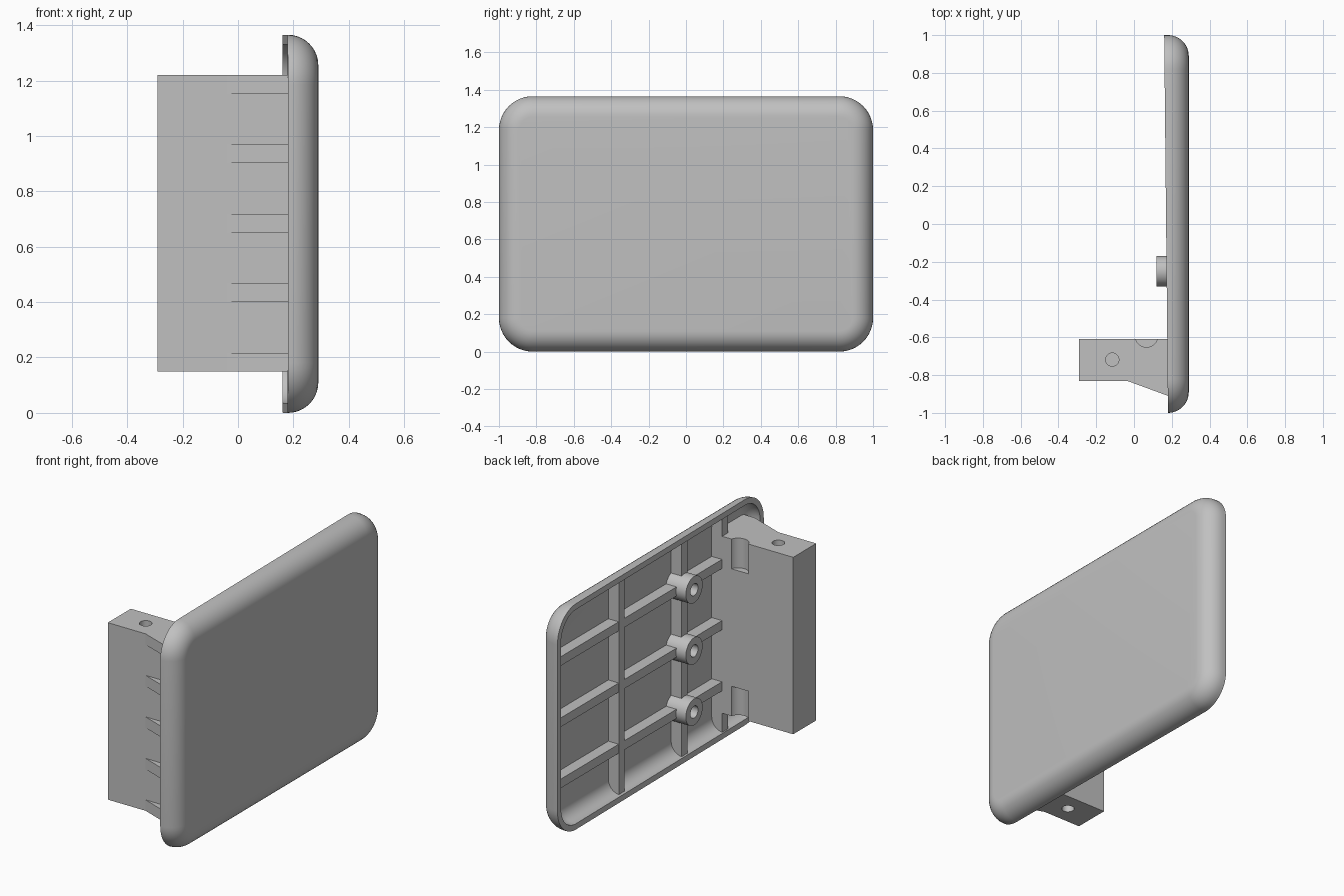
import bpy
import bmesh
import math
from mathutils import Vector

cube = bpy.data.objects.get("Cube")
if cube:
    bpy.data.objects.remove(cube, do_unlink=True)

# One plain material
grey = bpy.data.materials.new("light_grey")
grey.use_nodes = True
colour = (0.53, 0.53, 0.53, 1)
grey.diffuse_color = colour
grey.node_tree.nodes["Principled BSDF"].inputs["Base Color"].default_value = colour

HEIGHT = 1.365
EDGE = 0.11       # radius of the rounded outer edge
WALL = 0.035      # shell thickness
CORNER = 0.18     # radius of the panel corners
FLOOR = 0.256     # depth where ribs meet the shell
RIB_BACK = 0.185
RIB = 0.055


def finish(name, bm, smooth=False):
    bmesh.ops.recalc_face_normals(bm, faces=bm.faces)
    mesh = bpy.data.meshes.new(name)
    bm.to_mesh(mesh)
    bm.free()
    mesh.materials.append(grey)
    obj = bpy.data.objects.new(name, mesh)
    bpy.context.collection.objects.link(obj)
    if smooth:
        shade(obj)
    return obj


def shade(obj):
    bpy.ops.object.select_all(action='DESELECT')
    obj.select_set(True)
    bpy.context.view_layer.objects.active = obj
    bpy.ops.object.shade_smooth_by_angle(angle=math.radians(30))


def prism(name, points, direction):
    """Extrude a flat outline of 3D points along a vector."""
    bm = bmesh.new()
    face = bm.faces.new([bm.verts.new(p) for p in points])
    out = bmesh.ops.extrude_face_region(bm, geom=[face], use_keep_orig=True)
    moved = [v for v in out["geom"] if isinstance(v, bmesh.types.BMVert)]
    bmesh.ops.translate(bm, verts=moved, vec=direction)
    return finish(name, bm)


def box(name, x0, x1, y0, y1, z0, z1):
    return prism(name, [(x0, y0, z0), (x1, y0, z0), (x1, y1, z0), (x0, y1, z0)],
                 (0, 0, z1 - z0))


def cylinder(name, start, direction, radius):
    d = Vector(direction)
    side = Vector((0, 1, 0))
    up = d.normalized().cross(side)
    turns = [math.tau * i / 40 for i in range(40)]
    return prism(name, [Vector(start) + radius * (side * math.cos(t) + up * math.sin(t))
                        for t in turns], d)


def cut(obj, cutters):
    """Subtract the cutters, bake the result and remove them."""
    for c in cutters:
        c.hide_render = True
        mod = obj.modifiers.new("cut", 'BOOLEAN')
        mod.operation = 'DIFFERENCE'
        mod.solver = 'EXACT'
        mod.object = c
    graph = bpy.context.evaluated_depsgraph_get()
    baked = bpy.data.meshes.new_from_object(obj.evaluated_get(graph))
    obj.modifiers.clear()
    obj.data = baked
    for c in cutters:
        bpy.data.objects.remove(c, do_unlink=True)
    shade(obj)


# Hollow panel: a loft of rounded rectangles over the outside, rim and inside
def outline(inset):
    r = CORNER - inset
    y, z = 1 - CORNER, HEIGHT / 2 - CORNER
    pts = []
    for k, (sy, sz) in enumerate([(1, 1), (-1, 1), (-1, -1), (1, -1)]):
        for i in range(13):
            a = math.pi / 2 * (k + i / 12)
            pts.append((sy * y + r * math.cos(a), HEIGHT / 2 + sz * z + r * math.sin(a)))
    return pts


def slanted(inset):
    return [(0.17 - 0.01 * y, y, z) for y, z in outline(inset)]


def arc_rings(inset, radius):
    rings = []
    for i in range(11):
        t = math.pi / 2 * i / 10
        x = 0.18 + radius * math.sin(t)
        rings.append([(x, y, z) for y, z in outline(inset + radius * (1 - math.cos(t)))])
    return rings


bm = bmesh.new()
loft = arc_rings(0, EDGE)[::-1] + [slanted(0), slanted(WALL)] + arc_rings(WALL, EDGE - WALL)
rings = [[bm.verts.new(p) for p in ring] for ring in loft]
for a, b in zip(rings, rings[1:]):
    for i in range(len(a)):
        j = (i + 1) % len(a)
        bm.faces.new((a[i], a[j], b[j], b[i]))
bm.faces.new(rings[0])
bm.faces.new(rings[-1])
bmesh.ops.remove_doubles(bm, verts=bm.verts, dist=0.00001)
finish("panel_shell", bm, smooth=True)

# Stiffening ribs inside the panel
for i, y in enumerate([0.35, -0.25, -0.61 - RIB / 2]):
    box(f"upright_rib_{i + 1}", RIB_BACK, FLOOR, y - RIB / 2, y + RIB / 2,
        0.033, HEIGHT - 0.033)
levels = [HEIGHT / 2 + s * 0.37 for s in (-1, 0, 1)]
for i, z in enumerate(levels):
    box(f"cross_rib_{i + 1}", RIB_BACK + 0.001, FLOOR, -0.62, 0.967,
        z - RIB / 2, z + RIB / 2)

# Screw bosses where the ribs cross
for i, z in enumerate(levels):
    boss = cylinder(f"screw_boss_{i + 1}", (0.12, -0.25, z), (FLOOR - 0.12, 0, 0), 0.08)
    cut(boss, [cylinder("boss_hole", (0.1, -0.25, z), (0.084, 0, 0), 0.036)])

# Mounting block with pin holes and half-round notches at both ends
LOW, HIGH = 0.15, 1.22
block = box("mounting_block", -0.29, FLOOR, -0.83, -0.61, LOW, HIGH)
cutters = []
for end, s in ((LOW, 1), (HIGH, -1)):
    cutters.append(cylinder("pin_hole", (-0.115, -0.718, end - s * 0.02), (0, 0, s * 0.22), 0.035))
    cutters.append(cylinder("notch", (0.066, -0.592, end - s * 0.02), (0, 0, s * 0.2), 0.06))
cut(block, cutters)

# Wedge gussets along the outer side of the block
THICK = 0.066
for i in range(5):
    z = LOW + i * (HIGH - LOW - THICK) / 4
    prism(f"gusset_{i + 1}", [(-0.04, -0.829, z), (0.18, -0.91, z),
                              (FLOOR, -0.91, z), (FLOOR, -0.829, z)], (0, 0, THICK))
